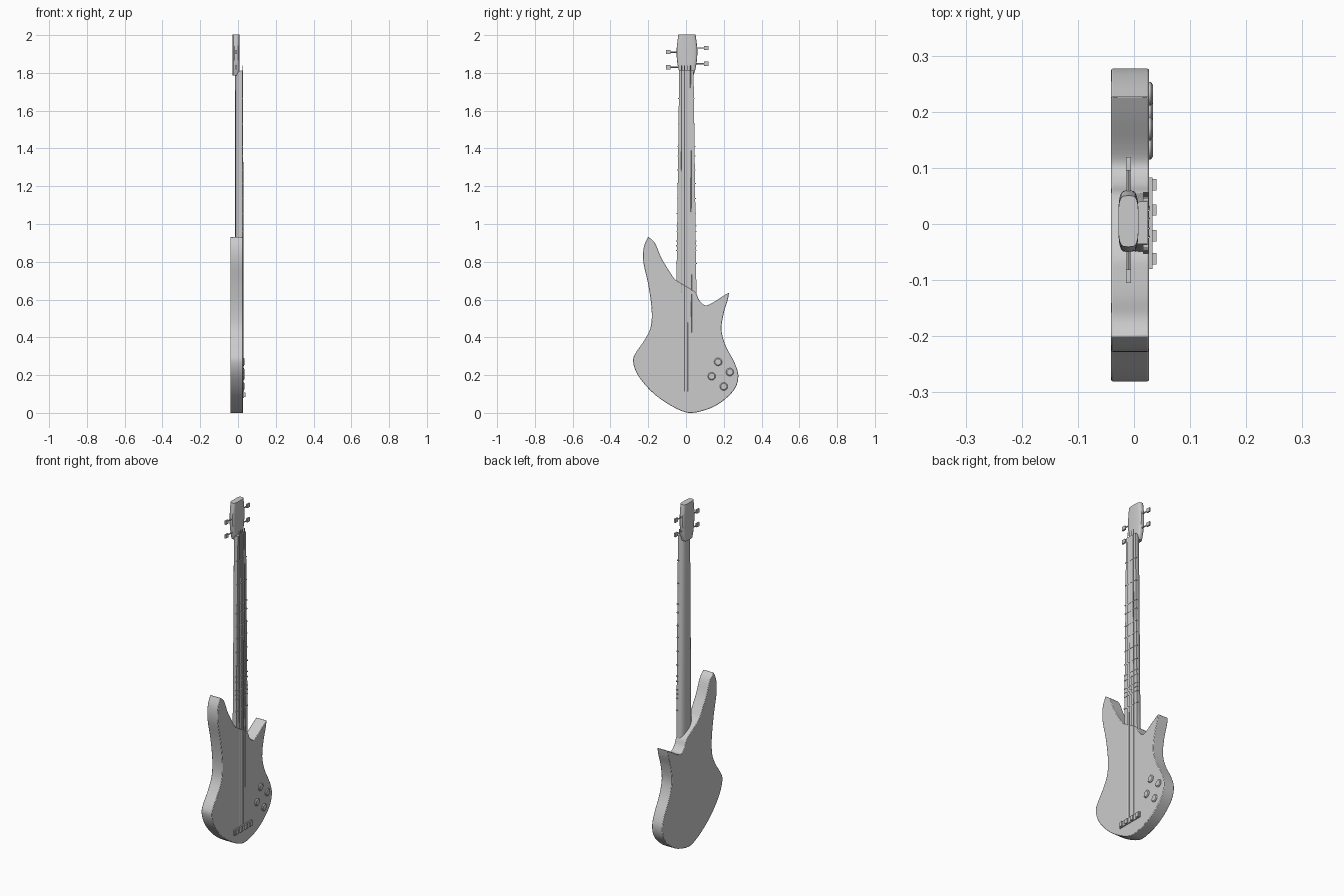
import bpy, bmesh, math
from mathutils import Vector, Matrix

if "Cube" in bpy.data.objects:
    bpy.data.objects.remove(bpy.data.objects["Cube"])

grey = bpy.data.materials.new("plain_grey")
grey.diffuse_color = (0.6, 0.6, 0.6, 1)
grey.use_nodes = True
grey.node_tree.nodes["Principled BSDF"].inputs["Base Color"].default_value = grey.diffuse_color


def finish(name, bm, angle=35):
    bmesh.ops.recalc_face_normals(bm, faces=bm.faces[:])
    me = bpy.data.meshes.new(name)
    bm.to_mesh(me)
    bm.free()
    me.materials.append(grey)
    ob = bpy.data.objects.new(name, me)
    bpy.context.collection.objects.link(ob)
    bpy.ops.object.select_all(action='DESELECT')
    ob.select_set(True)
    bpy.context.view_layer.objects.active = ob
    bpy.ops.object.shade_smooth_by_angle(angle=math.radians(angle))
    return ob


def add_box(bm, lo, hi):
    lo, hi = Vector(lo), Vector(hi)
    bmesh.ops.create_cube(bm, size=1, matrix=Matrix.Translation((lo + hi) / 2) @ Matrix.Diagonal((*(hi - lo), 1)))


def add_rod(bm, a, b, r, sides=8, r2=None):
    a, b = Vector(a), Vector(b)
    d = b - a
    m = Matrix.Translation((a + b) / 2) @ d.to_track_quat('Z', 'Y').to_matrix().to_4x4()
    bmesh.ops.create_cone(bm, cap_ends=True, segments=sides, radius1=r,
                          radius2=r if r2 is None else r2, depth=d.length, matrix=m)


def loft(bm, rings):
    vs = [[bm.verts.new(p) for p in ring] for ring in rings]
    n = len(vs[0])
    for a, b in zip(vs, vs[1:]):
        for i in range(n):
            bm.faces.new((a[i], a[(i + 1) % n], b[(i + 1) % n], b[i]))
    bm.faces.new(vs[0])
    bm.faces.new(vs[-1])


def spline(points, steps=4):
    out = []
    for i in range(len(points) - 1):
        p = [Vector(points[min(max(i + k, 0), len(points) - 1)]) for k in (-1, 0, 1, 2)]
        for s in range(steps):
            t = s / steps
            out.append(0.5 * (2 * p[1] + (p[2] - p[0]) * t + (2 * p[0] - 5 * p[1] + 4 * p[2] - p[3]) * t * t
                              + (3 * p[1] - p[0] - 3 * p[2] + p[3]) * t ** 3))
    return out


# Body: (y, z) outline split at the sharp horn tip
inner = [(-.2, .932), (-.165, .90), (-.13, .82), (-.085, .745), (-.055, .705), (0, .67), (.05, .637),
         (.07, .597), (.10, .57), (.135, .58), (.19, .615), (.228, .637)]
outer = [(.228, .637), (.22, .595), (.20, .53), (.188, .44), (.21, .355), (.255, .27), (.277, .2),
         (.26, .13), (.2, .067), (.13, .025), (.035, 0), (-.03, .013), (-.115, .06), (-.19, .12),
         (-.255, .2), (-.28, .27), (-.268, .315), (-.22, .385), (-.187, .455), (-.182, .55),
         (-.2, .68), (-.226, .8), (-.223, .88), (-.2, .932)]
outline = spline(inner) + spline(outer)
bm = bmesh.new()
loft(bm, [[(x, p.x, p.y) for p in outline] for x in (-.041, .027)])
body = finish("body", bm)
bev = body.modifiers.new("soft_edge", 'BEVEL')
bev.width, bev.segments, bev.limit_method, bev.angle_limit = .004, 2, 'ANGLE', math.radians(60)

# Neck with a rounded back, and the flat fingerboard on it
def half_width(z):
    return .053 + (.038 - .053) * (z - .65) / (1.81 - .65)

bm = bmesh.new()
loft(bm, [[(.013 - .028 * math.sin(math.pi * i / 12) ** .7, .002 + half_width(z) * math.cos(math.pi * i / 12), z)
           for i in range(13)] for z in (.6, 1.81)])
finish("neck", bm)
bm = bmesh.new()
loft(bm, [[(x, .002 + s * half_width(z), z) for x, s in ((.013, -1), (.024, -1), (.024, 1), (.013, 1))]
          for z in (.62, 1.812)])
finish("fingerboard", bm)

# Frets
bm = bmesh.new()
for z in (1.665, 1.53, 1.41, 1.36, 1.285, 1.215, 1.135, 1.055, .99, .96, .91, .885, .86, .79):
    w = half_width(z) + .004
    add_box(bm, (.016, .002 - w, z - .003), (.0255, .002 + w, z + .003))
finish("frets", bm)

# Headstock: rounded cross-section lofted through a bulging profile
bm = bmesh.new()
rings = []
for z, w in spline([(1.785, .034), (1.82, .045), (1.87, .053), (1.92, .055), (1.97, .050), (2.0, .046), (2.0, .046)], 3):
    ring = []
    for i in range(24):
        c, s = math.cos(math.tau * i / 24), math.sin(math.tau * i / 24)
        ring.append((-.010 + .018 * math.copysign(abs(c) ** .5, c), .005 + w * math.copysign(abs(s) ** .6, s), z))
    rings.append(ring)
rings = [r for i, r in enumerate(rings) if i == 0 or r[0][2] > rings[i - 1][0][2] + 1e-5]
rings.append([(x, y, 2.0) for x, y, z in rings[-1]]) if rings[-1][0][2] < 1.9999 else None
loft(bm, rings)
finish("headstock", bm)

# Tuning pegs, two a side
bm = bmesh.new()
for side, z in ((-1, 1.91), (-1, 1.83), (1, 1.932), (1, 1.848)):
    tip = .007 + side * .112
    add_rod(bm, (-.010, .007 + side * .03, z), (-.010, tip - side * .02, z), .0035)
    add_box(bm, (-.014, min(tip, tip - side * .024), z - .011), (-.005, max(tip, tip - side * .024), z + .011))
finish("tuning_pegs", bm)

# Strings
bm = bmesh.new()
for top, bottom in ((-.024, -.022), (-.008, -.008), (.009, .010), (.024, .031)):
    add_rod(bm, (.0265, bottom, .10), (.0255, top, 1.84), .002, 6)
finish("strings", bm)

# Bridge plate and saddles
bm = bmesh.new()
add_box(bm, (.02, -.08, .08), (.033, .083, .112))
for y in (-.062, -.021, .025, .070):
    add_box(bm, (.025, y - .010, .083), (.040, y + .010, .109))
finish("bridge", bm)

# Control knobs
bm = bmesh.new()
for y, z in ((.17, .27), (.232, .216), (.136, .194), (.2, .14)):
    add_rod(bm, (.022, y, z), (.030, y, z), .021, 24)
    add_rod(bm, (.030, y, z), (.034, y, z), .021, 24, .016)
finish("knobs", bm)
